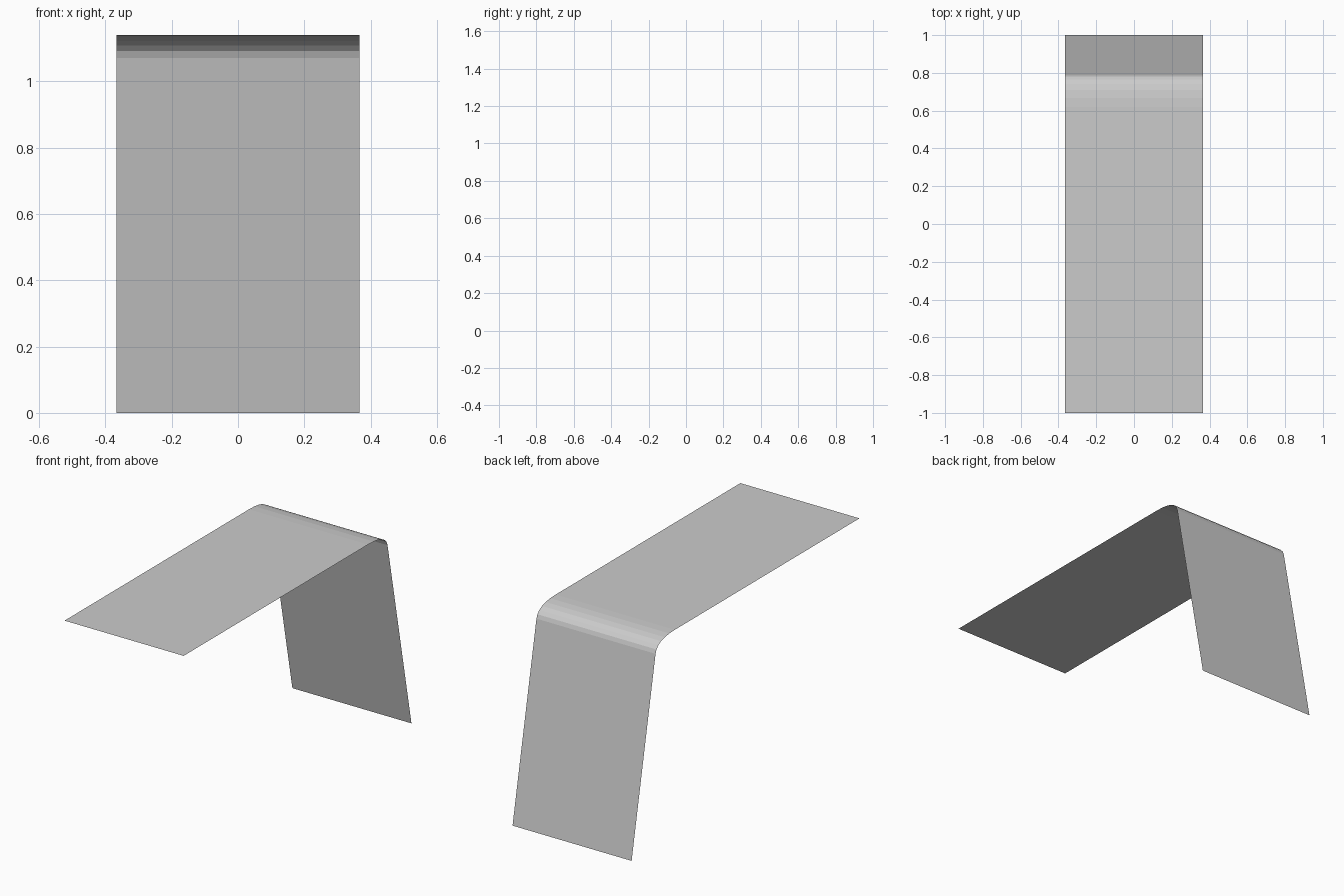
import bpy, bmesh
from mathutils import Vector

if "Cube" in bpy.data.objects:
    bpy.data.objects.remove(bpy.data.objects["Cube"])

HALF_WIDTH = 0.366
TOP = 1.139
BEND_STEPS = 6

# side profile (y, z): flat top, eased bend, leaning leg
flat_end = Vector((0.62, TOP))
corner = Vector((0.777, TOP))
leg_top = Vector((0.79, 1.07))

profile = [Vector((-1.0, TOP))]
for i in range(BEND_STEPS + 1):
    t = i / BEND_STEPS
    profile.append(flat_end * (1 - t) ** 2 + corner * 2 * t * (1 - t) + leg_top * t ** 2)
profile.append(Vector((1.0, 0.0)))

# sweep the profile across the width as a single thin sheet
bm = bmesh.new()
rows = [[bm.verts.new((x, p.x, p.y)) for x in (-HALF_WIDTH, HALF_WIDTH)] for p in profile]
for a, b in zip(rows, rows[1:]):
    bm.faces.new((a[0], a[1], b[1], b[0]))
bm.normal_update()

mesh = bpy.data.meshes.new("bent_sheet")
bm.to_mesh(mesh)
bm.free()
sheet = bpy.data.objects.new("bent_sheet", mesh)
bpy.context.collection.objects.link(sheet)
